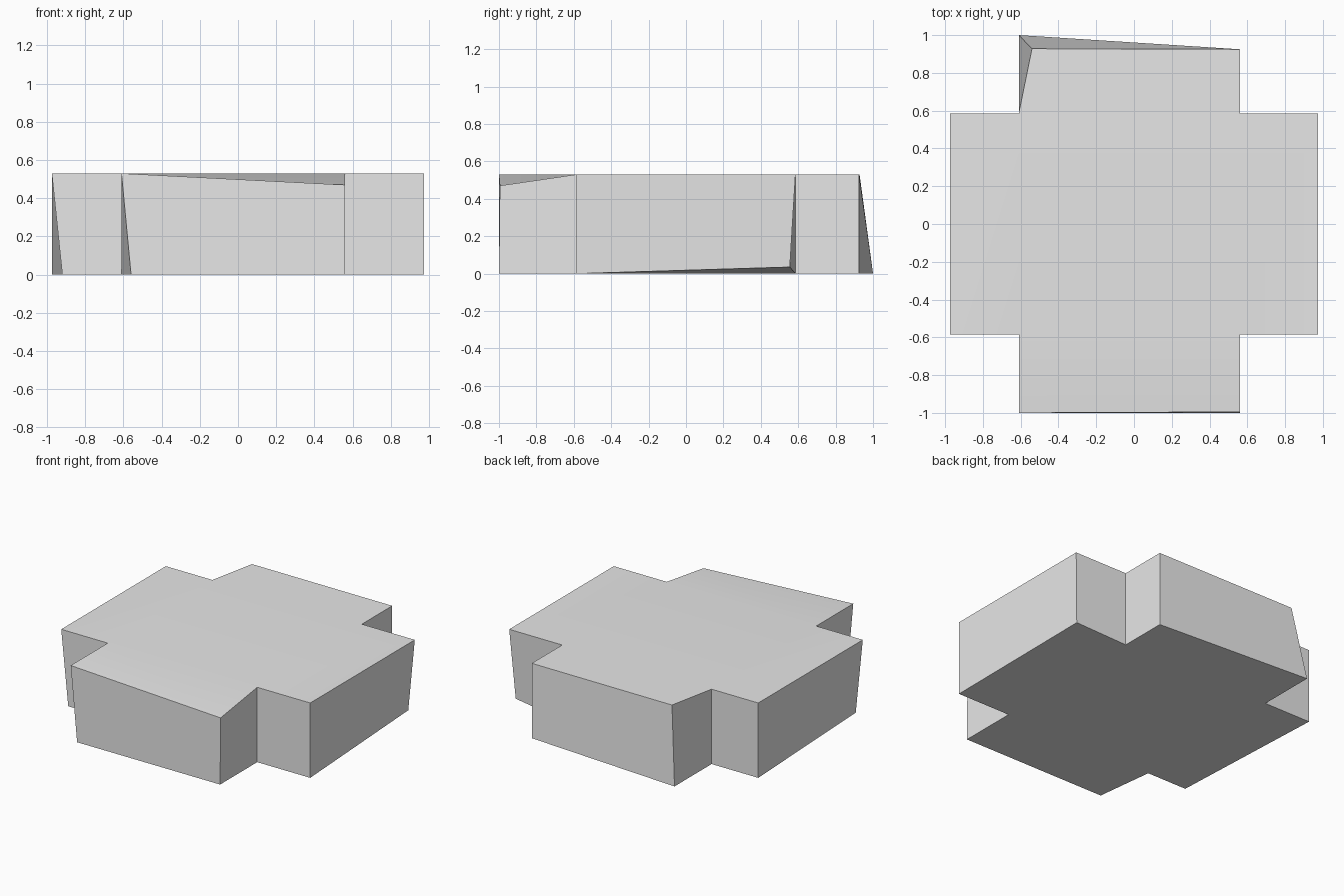
import bpy, bmesh, math
from mathutils import Vector

# Remove the default object
cube = bpy.data.objects.get("Cube")
if cube:
    bpy.data.objects.remove(cube, do_unlink=True)

# Outline limits of the core and of the four arms
X_CORE, Y_CORE = (-0.61, 0.56), (-0.585, 0.585)
X_END, Y_END = (-0.975, 0.975), (-1.0, 0.925)
HEIGHT = 0.53

# Plain grey material
grey = bpy.data.materials.new("plain_grey")
grey.use_nodes = True
colour = (0.8, 0.8, 0.8, 1.0)
grey.diffuse_color = colour
grey.node_tree.nodes["Principled BSDF"].inputs["Base Color"].default_value = colour

# Central block
bm = bmesh.new()
bmesh.ops.create_cube(bm, size=1.0)
for v in bm.verts:
    v.co = (X_CORE[v.co.x > 0], Y_CORE[v.co.y > 0], HEIGHT * (v.co.z > 0))
bm.normal_update()


def extrude_arm(axis, side, reach):
    """Pull one side of the block out to form an arm of the cross."""
    want = Vector((0, 0, 0))
    want[axis] = 1 if side else -1
    bm.normal_update()
    face = next(f for f in bm.faces if f.normal.dot(want) > 0.99)
    end = bmesh.ops.extrude_discrete_faces(bm, faces=[face])["faces"][0]
    for v in end.verts:
        v.co[axis] = reach


for side in (0, 1):
    extrude_arm(0, side, X_END[side])
    extrude_arm(1, side, Y_END[side])


def nudge(corner, offset):
    """Shift the vertex nearest to a corner."""
    v = min(bm.verts, key=lambda p: (p.co - Vector(corner)).length)
    v.co += Vector(offset)


# Uneven corners of the arms
nudge((X_CORE[0], Y_END[1], HEIGHT), (0.07, 0.003, 0))
nudge((X_CORE[0], Y_END[1], 0), (0, 0.075, 0))
nudge((X_CORE[0], Y_END[0], 0), (0.05, 0, 0))
nudge((X_CORE[1], Y_END[0], HEIGHT), (0, 0.005, -0.06))
nudge((X_END[0], Y_CORE[0], 0), (0.055, 0, 0))
nudge((X_END[1], Y_CORE[1], 0), (-0.03, -0.03, 0.035))

bmesh.ops.recalc_face_normals(bm, faces=bm.faces)
mesh = bpy.data.meshes.new("cross_block")
bm.to_mesh(mesh)
bm.free()
mesh.materials.append(grey)
block = bpy.data.objects.new("cross_block", mesh)
bpy.context.scene.collection.objects.link(block)

# Soft shading on the gently bent faces, sharp outer edges
bpy.ops.object.select_all(action="DESELECT")
block.select_set(True)
bpy.context.view_layer.objects.active = block
bpy.ops.object.shade_smooth_by_angle(angle=math.radians(30))
